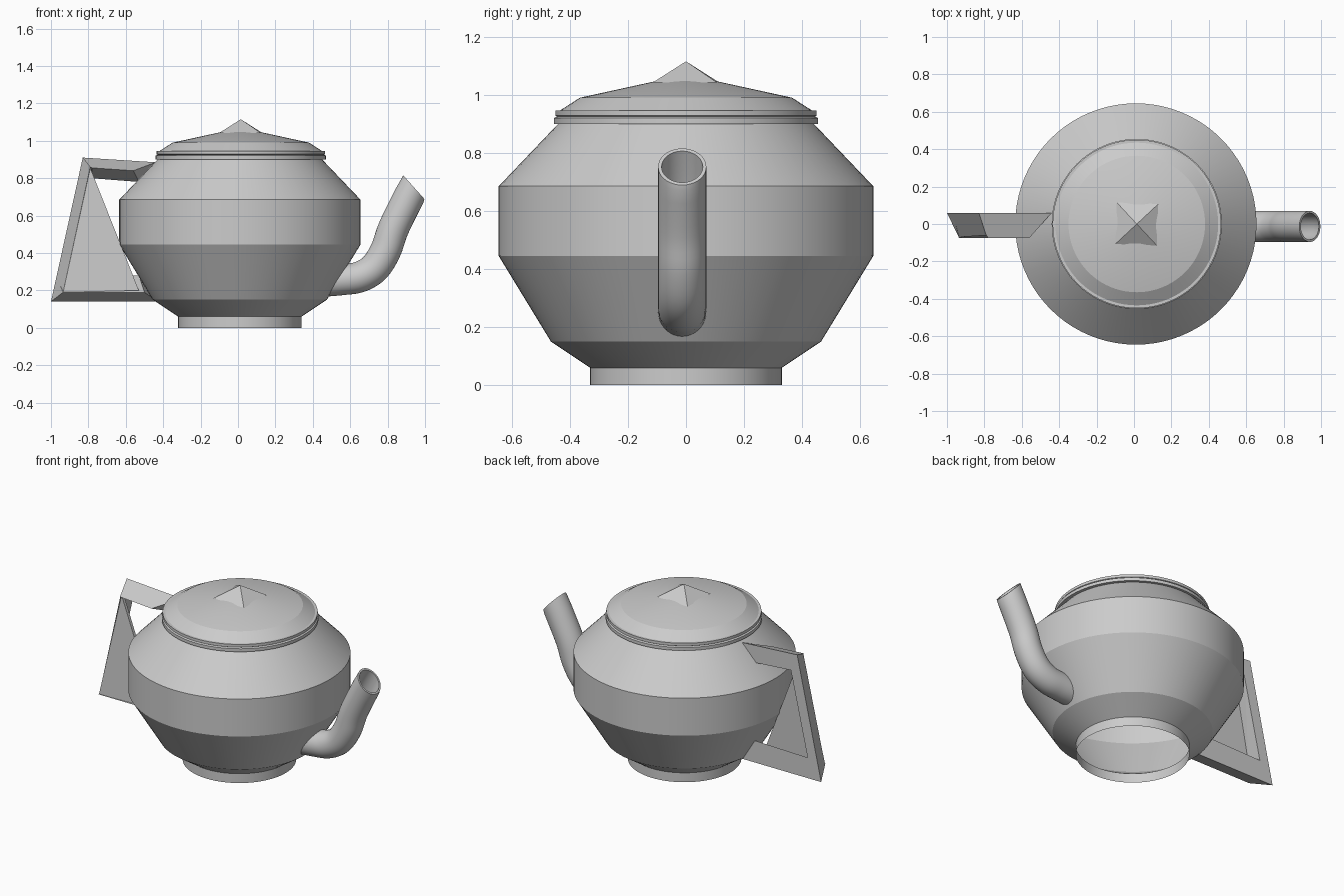
import bpy
import bmesh
import math
from mathutils import Vector

cube = bpy.data.objects.get("Cube")
if cube:
    bpy.data.objects.remove(cube, do_unlink=True)

grey = bpy.data.materials.new("pale_grey")
grey.use_nodes = True
colour = (0.6, 0.6, 0.6, 1)
grey.diffuse_color = colour
grey.node_tree.nodes["Principled BSDF"].inputs["Base Color"].default_value = colour


def finish(bm, name, smooth=None):
    """Turn a bmesh into a named grey object."""
    bmesh.ops.recalc_face_normals(bm, faces=bm.faces)
    mesh = bpy.data.meshes.new(name)
    bm.to_mesh(mesh)
    bm.free()
    obj = bpy.data.objects.new(name, mesh)
    bpy.context.collection.objects.link(obj)
    mesh.materials.append(grey)
    if smooth:
        bpy.ops.object.select_all(action='DESELECT')
        obj.select_set(True)
        bpy.context.view_layer.objects.active = obj
        bpy.ops.object.shade_smooth_by_angle(angle=math.radians(smooth))
    return obj


def skin(bm, rings):
    """Bridge a list of closed rings of points with quads."""
    loops = [[bm.verts.new(p) for p in ring] for ring in rings]
    for a, b in zip(loops, loops[1:]):
        n = len(a)
        for i in range(n):
            j = (i + 1) % n
            bm.faces.new((a[i], a[j], b[j], b[i]))
    return loops


def lathe(name, profile, cx, cap=False, segments=80):
    bm = bmesh.new()
    angles = [math.tau * i / segments for i in range(segments)]
    loops = skin(bm, [[(cx + r * math.cos(a), r * math.sin(a), z) for a in angles]
                      for r, z in profile])
    if cap:
        bm.faces.new(loops[-1])
    return finish(bm, name, 15)


def hull(name, points):
    bm = bmesh.new()
    for p in points:
        bm.verts.new(p)
    bmesh.ops.convex_hull(bm, input=bm.verts)
    bmesh.ops.dissolve_limit(bm, angle_limit=0.02, verts=bm.verts, edges=bm.edges)
    return finish(bm, name)


# Hollow pot with an open foot
lathe("body", [(0.33, 0), (0.33, 0.06), (0.465, 0.15), (0.645, 0.445),
               (0.645, 0.685), (0.44, 0.90)], 0.01)

# Lid with a grooved double rim
lathe("lid", [(0.43, 0.90), (0.455, 0.90), (0.455, 0.92), (0.445, 0.925),
              (0.45, 0.928), (0.45, 0.945), (0.435, 0.945), (0.365, 0.99),
              (0.09, 1.05)], 0.015, cap=True)

# Pyramid knob, slightly turned
turn = math.radians(-2)
corners = [(0.015 + 0.157 * math.cos(turn + math.pi * (k + 0.5) / 2),
            0.157 * math.sin(turn + math.pi * (k + 0.5) / 2), 1.042) for k in range(4)]
hull("knob", corners + [(0.015, 0, 1.115)])


# Curved hollow spout
def spline(points, steps=5):
    pts = [Vector(p) for p in points]
    pts = [2 * pts[0] - pts[1]] + pts + [2 * pts[-1] - pts[-2]]
    out = []
    for a, b, c, d in zip(pts, pts[1:], pts[2:], pts[3:]):
        for s in range(steps):
            t = s / steps
            out.append(0.5 * (2 * b + (c - a) * t + (2 * a - 5 * b + 4 * c - d) * t * t
                              + (3 * b - 3 * c + d - a) * t ** 3))
    return out + [pts[-2]]


path = spline([(0.47, 0.25), (0.56, 0.258), (0.65, 0.272), (0.73, 0.32),
               (0.79, 0.415), (0.835, 0.54), (0.94, 0.752)])


def spout_ring(i, radius):
    tangent = (path[min(i + 1, len(path) - 1)] - path[max(i - 1, 0)]).normalized()
    side = Vector((tangent.y, -tangent.x))
    if i == len(path) - 1:
        side = Vector((0.68, -0.76))  # slanted mouth
    ring = []
    for k in range(36):
        a = math.tau * k / 36
        p = path[i] + side * radius * math.cos(a)
        ring.append((p.x, -0.013 + radius * math.sin(a), p.y))
    return ring


order = range(len(path))
bm = bmesh.new()
skin(bm, [spout_ring(i, 0.083) for i in order]
     + [spout_ring(i, 0.071) for i in reversed(order)])
finish(bm, "spout", 35)

# Handle: wedge-section bars around a thin leaning panel
top_corner = [(-0.83, 0.06, 0.91), (-0.785, 0.06, 0.80), (-0.79, -0.06, 0.86)]
hull("handle_top_bar", top_corner
     + [(-0.44, 0.06, 0.885), (-0.53, 0.06, 0.78), (-0.56, -0.075, 0.84),
        (-0.78, -0.075, 0.855)])
hull("handle_outer_bar", top_corner
     + [(-1, 0.06, 0.14), (-0.92, 0.06, 0.2), (-0.935, -0.07, 0.19)])
hull("handle_bottom_bar",
     [(-1, 0.06, 0.14), (-0.97, 0.06, 0.27), (-0.935, -0.075, 0.19),
      (-0.43, 0.06, 0.14), (-0.53, 0.06, 0.28), (-0.5, -0.075, 0.19)])
panel = [(-0.79, -0.05, 0.855), (-0.935, -0.072, 0.19), (-0.53, -0.072, 0.2)]
hull("handle_panel", panel + [(x, y + 0.02, z) for x, y, z in panel])
